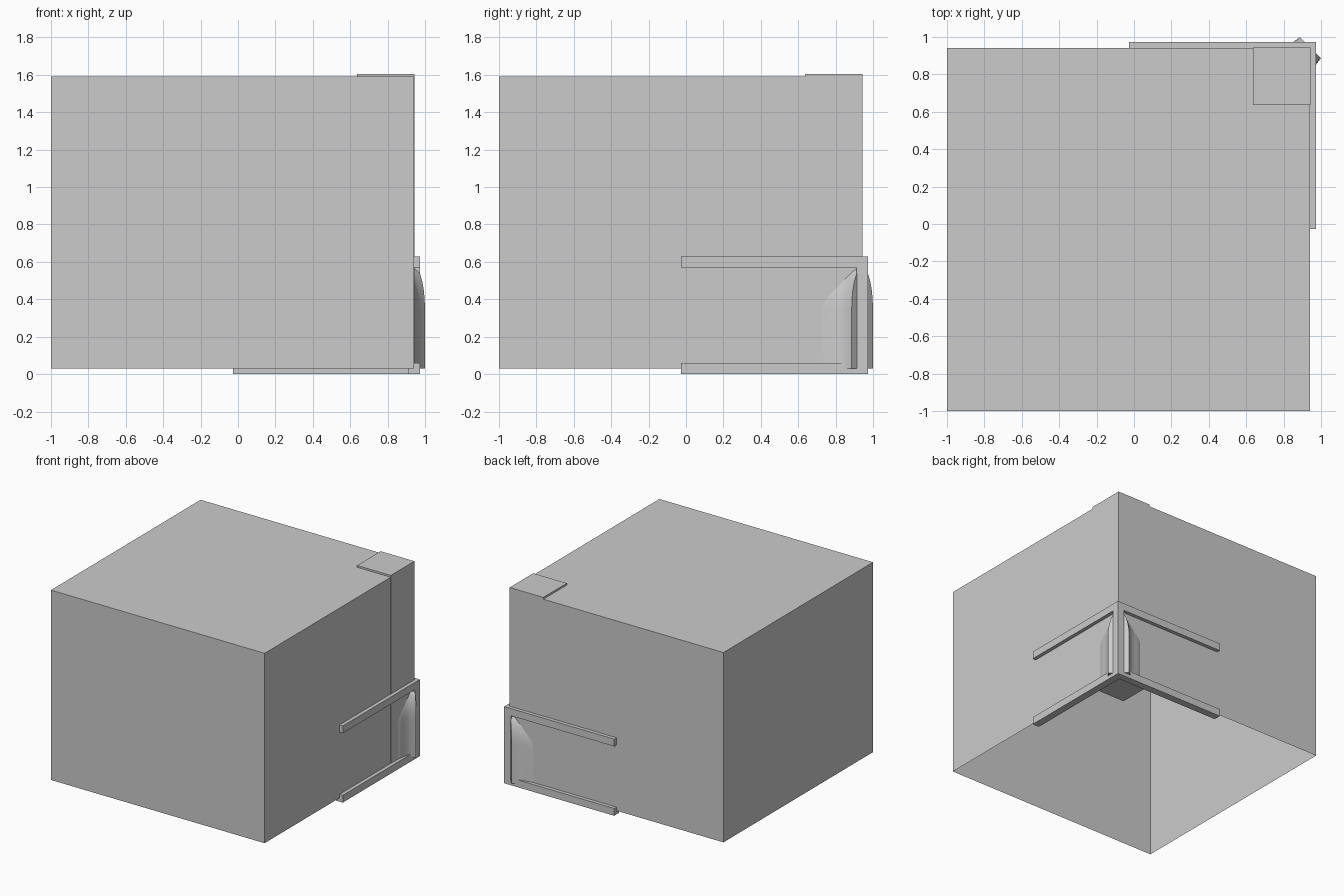
import bpy, bmesh, math

if "Cube" in bpy.data.objects:
    bpy.data.objects.remove(bpy.data.objects["Cube"])

R2 = math.sqrt(2)
WALL = 0.942      # outer wall plane of the large shell


def to_object(name, bm):
    bmesh.ops.recalc_face_normals(bm, faces=bm.faces)
    mesh = bpy.data.meshes.new(name)
    bm.to_mesh(mesh)
    bm.free()
    ob = bpy.data.objects.new(name, mesh)
    bpy.context.collection.objects.link(ob)
    return ob


def box(name, lo, hi, open_bottom=False):
    bm = bmesh.new()
    bmesh.ops.create_cube(bm, size=1)
    for v in bm.verts:
        v.co = [(a + b) / 2 + c * (b - a) for a, b, c in zip(lo, hi, v.co)]
    if open_bottom:
        bm.normal_update()
        down = [f for f in bm.faces if f.normal.z < -0.5]
        bmesh.ops.delete(bm, geom=down, context='FACES_ONLY')
    return to_object(name, bm)


def corner_frame():
    # L-shaped bars at two heights joined by a square upright
    plan = [(0.972, 0.972), (-0.028, 0.972), (-0.028, 0.912),
            (0.912, 0.912), (0.912, -0.028), (0.972, -0.028)]
    for name, z in (("lower_rail", 0.0), ("upper_rail", 0.57)):
        bm = bmesh.new()
        face = bm.faces.new([bm.verts.new((x, y, z)) for x, y in plan])
        ext = bmesh.ops.extrude_face_region(bm, geom=[face], use_keep_orig=True)
        for v in ext["geom"]:
            if isinstance(v, bmesh.types.BMVert):
                v.co.z += 0.06
        to_object(name, bm)
    box("corner_upright", (0.912, 0.912, 0.06), (0.972, 0.972, 0.57))


def corner_boss():
    # arched sections lofted along the diagonal: (distance, half width)
    sections = [(1.333, 0.080), (1.287, 0.086), (1.266, 0.095), (1.240, 0.110),
                (1.216, 0.127), (1.174, 0.157), (1.130, 0.160), (1.060, 0.110)]
    base, spring, rise, n = 0.03, 0.35, 0.22, 20
    bm = bmesh.new()
    rings = []
    for u, w in sections:
        arch = [(w, base)]
        arch += [(w * math.cos(math.pi * i / n), spring + rise * math.sin(math.pi * i / n))
                 for i in range(n + 1)]
        arch += [(-w, base)]
        rings.append([bm.verts.new(((u + v) / R2, (u - v) / R2, z)) for v, z in arch])
    for a, b in zip(rings, rings[1:]):
        for i in range(len(a)):
            j = (i + 1) % len(a)
            bm.faces.new((a[i], a[j], b[j], b[i]))
    bm.faces.new(rings[0])
    bm.faces.new(rings[-1])
    ob = to_object("corner_boss", bm)
    bpy.context.view_layer.objects.active = ob
    ob.select_set(True)
    bpy.ops.object.shade_smooth_by_angle(angle=math.radians(35))


# large shell, open underneath
box("shell", (-1, -1, 0.03), (WALL, WALL, 1.59), open_bottom=True)
# square column in the back right corner, rising just above the shell
box("corner_column", (0.637, 0.637, 0.03), (WALL + 0.001, WALL + 0.001, 1.605))
corner_frame()
corner_boss()
